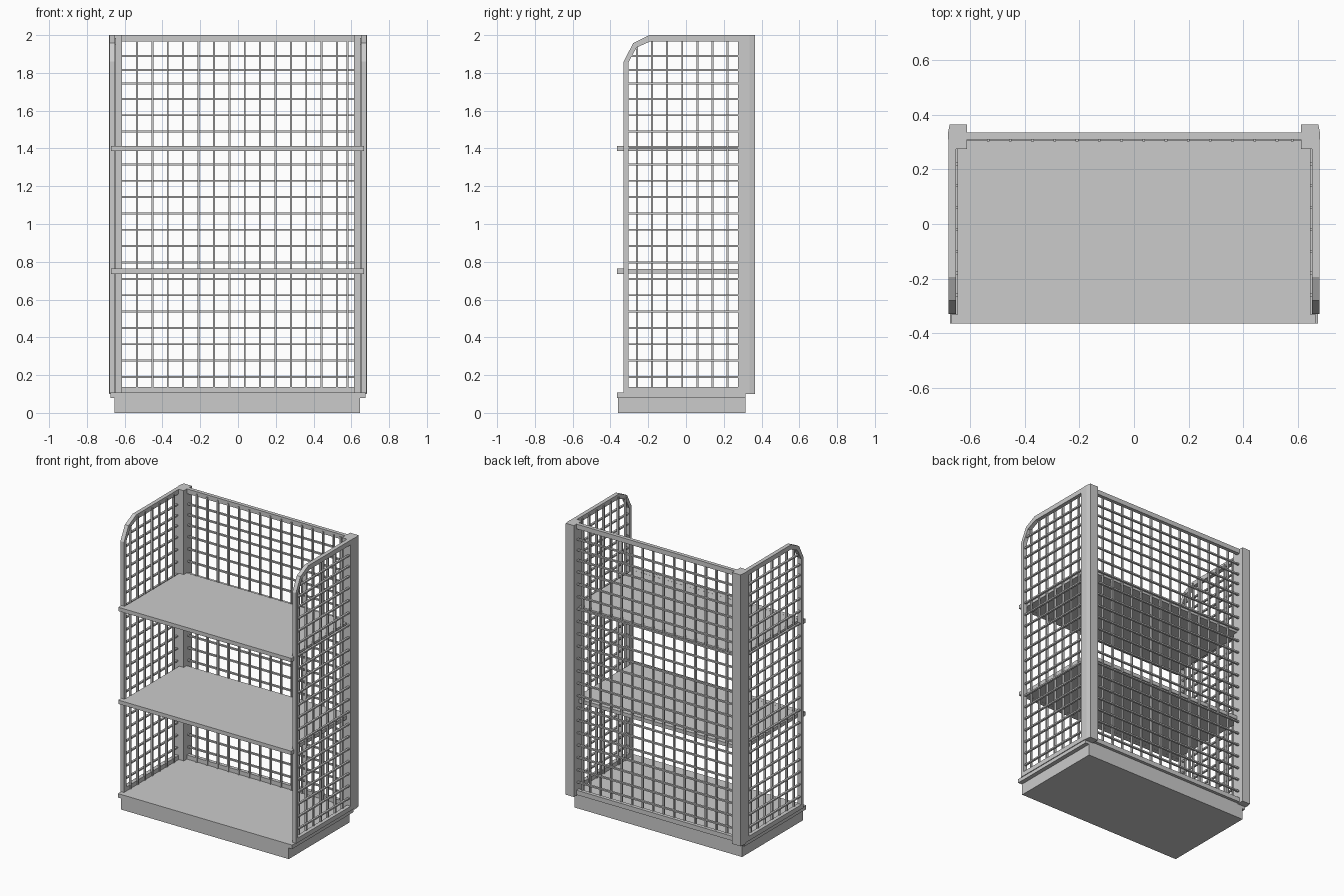
import bpy, bmesh
from mathutils import Vector

if "Cube" in bpy.data.objects:
    bpy.data.objects.remove(bpy.data.objects["Cube"])


def finish(name, bm, mirror=False):
    bmesh.ops.recalc_face_normals(bm, faces=bm.faces)
    me = bpy.data.meshes.new(name)
    bm.to_mesh(me)
    bm.free()
    ob = bpy.data.objects.new(name, me)
    bpy.context.collection.objects.link(ob)
    if mirror:
        ob.modifiers.new("mirror", 'MIRROR')
    return ob


def add_box(bm, x0, x1, y0, y1, z0, z1):
    vs = bmesh.ops.create_cube(bm, size=1)["verts"]
    for v in vs:
        v.co = Vector(((x0 + x1) / 2 + v.co.x * (x1 - x0),
                       (y0 + y1) / 2 + v.co.y * (y1 - y0),
                       (z0 + z1) / 2 + v.co.z * (z1 - z0)))


def boxes(name, dims, mirror=False):
    bm = bmesh.new()
    for d in dims:
        add_box(bm, *d)
    return finish(name, bm, mirror)


def extrude_faces(bm, offset):
    ext = bmesh.ops.extrude_face_region(bm, geom=bm.faces[:])
    vs = [g for g in ext["geom"] if isinstance(g, bmesh.types.BMVert)]
    bmesh.ops.translate(bm, verts=vs, vec=offset)


# plinth and bottom deck
boxes("plinth", [(-0.655, 0.645, -0.36, 0.315, 0, 0.082)])
boxes("bottom_deck", [(-0.675, 0.675, -0.365, 0.315, 0.08, 0.108)])

# two shelves with a wider front lip
for name, z in (("lower_shelf", 0.75), ("upper_shelf", 1.40)):
    boxes(name, [(-0.648, 0.648, -0.335, 0.308, z - 0.013, z + 0.013)])
    boxes(name + "_lip", [(-0.672, 0.668, -0.365, -0.332, z - 0.0135, z + 0.0135)])

# rear corner posts
bm = bmesh.new()
post = [(0.613, 0.275), (0.652, 0.275), (0.652, 0.31), (0.682, 0.31),
        (0.682, 0.335), (0.676, 0.365), (0.613, 0.365)]
bm.faces.new([bm.verts.new((x, y, 0.10)) for x, y in post])
extrude_faces(bm, (0, 0, 1.90))
finish("rear_posts", bm, True)

# side frames with faceted front top corner
outer = [(-0.33, 0.105), (-0.33, 1.86), (-0.28, 1.957), (-0.195, 2.0), (0.31, 2.0), (0.31, 0.105)]
inner = [(-0.305, 0.137), (-0.305, 1.855), (-0.262, 1.934), (-0.188, 1.967), (0.275, 1.967), (0.275, 0.137)]
bm = bmesh.new()
a = [bm.verts.new((0.652, y, z)) for y, z in outer]
b = [bm.verts.new((0.652, y, z)) for y, z in inner]
n = len(a)
for i in range(n):
    j = (i + 1) % n
    bm.faces.new((a[i], a[j], b[j], b[i]))
extrude_faces(bm, (0.028, 0, 0))
finish("side_frames", bm, True)

# back rails
boxes("back_top_rail", [(-0.615, 0.615, 0.31, 0.336, 1.967, 2.0)])
boxes("back_bottom_rail", [(-0.615, 0.615, 0.31, 0.336, 0.105, 0.137)])

# wire mesh
W = 0.005
rows = [0.19 + 0.0866 * i for i in range(18)] + [1.743, 1.815, 1.89]
side_cols = [-0.26 + 0.08 * i for i in range(7)]
back_cols = [-0.535 + 0.0815 * i for i in range(14)] + [0.58]

side = [(0.659, 0.673, -0.31 if z < 1.85 else -0.295, 0.28, z - W, z + W) for z in rows]
side += [(0.645, 0.660, y - W, y + W, 0.108, 1.95 if y < -0.2 else 1.985) for y in side_cols]
boxes("side_wires", side, True)

back = [(-0.62, 0.62, 0.317, 0.331, z - W, z + W) for z in rows]
back += [(x - W, x + W, 0.303, 0.318, 0.108, 1.985) for x in back_cols]
boxes("back_wires", back)
